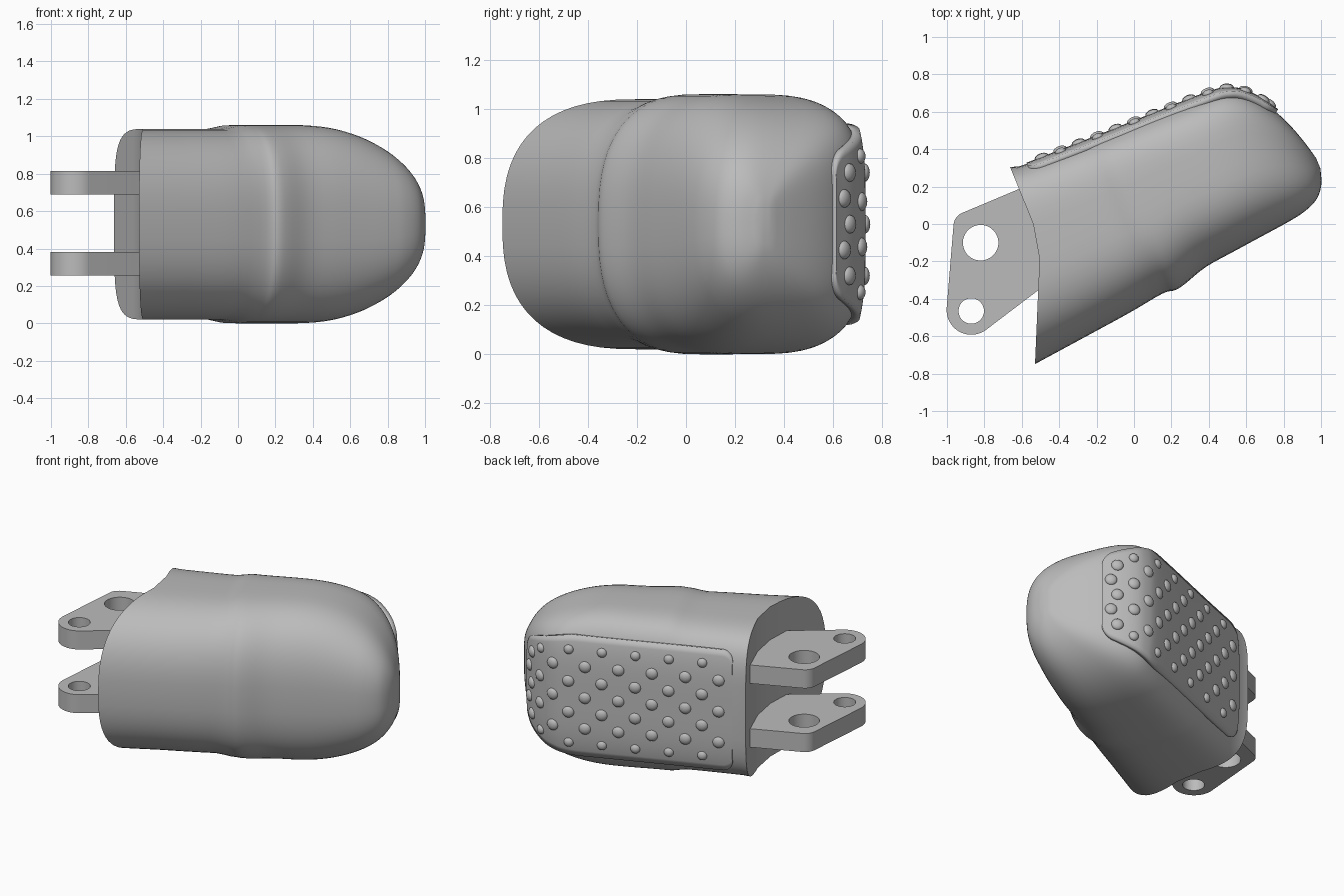
import bpy, bmesh, math
from mathutils import Vector, Matrix

cube = bpy.data.objects.get("Cube")
if cube:
    bpy.data.objects.remove(cube)

MID = 0.53                       # height of the symmetry plane
A = math.radians(22)             # heading of the finger axis
U = Vector((math.cos(A), math.sin(A), 0))
V = Vector((-math.sin(A), math.cos(A), 0))
Z = Vector((0, 0, 1))

grey = bpy.data.materials.new("plain grey")
grey.use_nodes = True
grey.diffuse_color = (0.5, 0.5, 0.5, 1)
grey.node_tree.nodes["Principled BSDF"].inputs["Base Color"].default_value = (0.5, 0.5, 0.5, 1)


def place(u, v, z):
    return U * u + V * v + Z * (MID + z)


def finish(ob, angle=35):
    bpy.ops.object.select_all(action='DESELECT')
    ob.select_set(True)
    bpy.context.view_layer.objects.active = ob
    if ob.type != 'MESH':
        bpy.ops.object.convert(target='MESH')
        ob = bpy.context.object
    ob.data.materials.clear()
    ob.data.materials.append(grey)
    bpy.ops.object.shade_smooth_by_angle(angle=math.radians(angle))
    return ob


def add_mesh(name, bm):
    bmesh.ops.recalc_face_normals(bm, faces=bm.faces)
    me = bpy.data.meshes.new(name)
    bm.to_mesh(me)
    bm.free()
    ob = bpy.data.objects.new(name, me)
    bpy.context.collection.objects.link(ob)
    return ob


def spline(pts, steps):
    """Smooth points through a list of control points."""
    pts = [Vector(p) for p in pts]
    ext = [2 * pts[0] - pts[1]] + pts + [2 * pts[-1] - pts[-2]]
    out = []
    for p, q, r, s in zip(ext, ext[1:], ext[2:], ext[3:]):
        for k in range(steps):
            t = k / steps
            out.append(q + (r - p) * t / 2 + (p * 2 - q * 5 + r * 4 - s) * t * t / 2
                       + (q * 3 - p - r * 3 + s) * t ** 3 / 2)
    return out + [pts[-1]]


def power(c, n):
    return math.copysign(abs(c) ** (2 / n), c)


# Fingertip shell: sections (along axis, back of finger, pad side) swept to a rounded tip
stations = [(-0.45, -0.46, 0.515), (-0.2, -0.431, 0.505), (0.0, -0.402, 0.5),
            (0.07, -0.41, 0.5), (0.13, -0.4, 0.5), (0.27, -0.357, 0.5),
            (0.45, -0.335, 0.497), (0.6, -0.318, 0.493), (0.7, -0.307, 0.483),
            (0.78, -0.297, 0.448), (0.85, -0.285, 0.385), (0.92, -0.262, 0.285),
            (0.97, -0.23, 0.18), (1.01, -0.175, 0.06), (1.035, -0.1, -0.04)]
N = 64


def half_height(u):
    step = min(1, max(0, (u + 0.1) / 0.12))
    h = 0.51 + 0.02 * step * step * (3 - 2 * step)
    if u > 0.35:
        h *= max(0.001, 1 - ((u - 0.35) / 0.69) ** 2.2) ** 0.4545
    return h


def section(u, back, pad, end=False):
    h, mid, pts = half_height(u), (back + pad) / 2, []
    for i in range(N):
        c, s = math.cos(math.tau * i / N), math.sin(math.tau * i / N)
        n = 4.5 if c > 0 else 2.6
        v = mid + (pad - back) / 2 * power(c, n)
        pts.append(place(u - 0.455 * max(0, 0.1 - v) if end else u, v, h * power(s, n)))
    return pts


bm = bmesh.new()
loops = [section(-0.5, -0.496, 0.53, True)] + [section(*p) for p in spline(stations, 4)]
rings = [[bm.verts.new(p) for p in loop] for loop in loops]
for a, b in zip(rings, rings[1:]):
    for i in range(N):
        j = (i + 1) % N
        bm.faces.new((a[i], a[j], b[j], b[i]))
for ring in (rings[0], rings[-1]):          # end caps in strips across the symmetry plane
    for i in range(N // 2):
        quad = [ring[i], ring[i + 1], ring[-i - 1], ring[-i % N]]
        bm.faces.new(list(dict.fromkeys(quad)))
finish(add_mesh("fingertip_shell", bm), 40)

# Grip pad: a thin plate that follows the pad side and bends round the tip
path = spline([(-0.41, 0.519), (0.0, 0.514), (0.4, 0.513), (0.65, 0.508), (0.74, 0.49),
               (0.81, 0.452), (0.88, 0.378), (0.945, 0.28)], 8)
lengths = [0]
for p, q in zip(path, path[1:]):
    lengths.append(lengths[-1] + (q - p).length)
TOTAL = lengths[-1]


def on_path(s):
    i = max(k for k in range(len(path) - 1) if lengths[k] <= s)
    d = path[i + 1] - path[i]
    p = path[i] + d * ((s - lengths[i]) / d.length)
    d.normalize()
    return p, Vector((-d.y, d.x))


def crown(z):
    return 0.03 * abs(z / 0.41) ** 4


def pad_half_width(s):
    w = 0.41 - 0.13 * max(0, (s - 1.0) / (TOTAL - 1.0)) ** 1.5
    for gap in (s, TOTAL - s):               # rounded corners
        if gap < 0.07:
            w -= 0.07 - math.sqrt(0.07 ** 2 - (0.07 - gap) ** 2)
    return w


bm = bmesh.new()
rows = []
ROWS, COLS = 90, 20
for r in range(ROWS + 1):
    s = TOTAL * (1 - math.cos(math.pi * r / ROWS)) / 2
    s = min(s, TOTAL)
    p, n = on_path(s)
    w = pad_half_width(s)
    row = []
    for c in range(COLS + 1):
        z = w * (2 * c / COLS - 1)
        q = p - n * crown(z)
        row.append(bm.verts.new(place(q.x, q.y, z)))
    rows.append(row)
for a, b in zip(rows, rows[1:]):
    for c in range(COLS):
        bm.faces.new((a[c], b[c], b[c + 1], a[c + 1]))
bmesh.ops.recalc_face_normals(bm, faces=bm.faces)
bm.normal_update()
if bm.faces[len(bm.faces) // 2].normal.dot(V) < 0:
    bmesh.ops.reverse_faces(bm, faces=bm.faces)
pad = add_mesh("grip_pad", bm)
if pad.data.polygons[len(pad.data.polygons) // 2].normal.dot(V) < 0:
    pad.data.flip_normals()
thick = pad.modifiers.new("thickness", 'SOLIDIFY')
thick.thickness, thick.offset = 0.04, -1
finish(pad)

# Grip bumps: staggered columns of three and four flattened domes
bm = bmesh.new()
for k in range(14):
    p, n = on_path(min(0.085 + 0.106 * k, TOTAL - 0.055))
    if k == 13:
        heights = (-0.105, 0.105)
    elif k % 2:
        heights = (-0.315, -0.105, 0.105, 0.315)
    else:
        heights = (-0.21, 0, 0.21)
    for z in heights:
        if k == 11:
            z *= 0.88
        r = 0.031 if abs(z) > 0.25 else 0.038
        q = p - n * (crown(z) + 0.002)
        out = U * n.x + V * n.y
        turn = Matrix((out.cross(Z), Z, out)).transposed().to_4x4()
        m = Matrix.Translation(place(q.x, q.y, z)) @ turn @ Matrix.Diagonal((r, r, 0.022, 1))
        bmesh.ops.create_uvsphere(bm, u_segments=20, v_segments=10, radius=1, matrix=m)
finish(add_mesh("grip_bumps", bm), 60)


# Hinge lugs: two drilled plates that run into the open end of the shell
def arc(cx, cy, r, start, stop, count):
    angles = [math.radians(start + (stop - start) * i / count) for i in range(count + 1)]
    return [(cx + r * math.cos(a), cy + r * math.sin(a)) for a in angles]


outline = ([(-0.45, 0.15), (-0.45, 0.26), (-0.62, 0.185)] + arc(-0.89, -0.01, 0.075, 114, 176, 8)
           + arc(-0.87, -0.46, 0.132, 176, 307, 20) + [(-0.5, -0.345), (-0.4, -0.27)])
holes = [arc(-0.82, -0.1, 0.095, 0, 352.5, 47), arc(-0.87, -0.465, 0.068, 0, 352.5, 47)]
for name, z in (("lower_lug", 0.318), ("upper_lug", 0.752)):
    cu = bpy.data.curves.new(name, 'CURVE')
    cu.dimensions, cu.fill_mode, cu.extrude = '2D', 'BOTH', 0.063
    for loop in [outline] + holes:
        sp = cu.splines.new('POLY')
        sp.points.add(len(loop) - 1)
        for pt, (x, y) in zip(sp.points, loop):
            pt.co = (x, y, 0, 1)
        sp.use_cyclic_u = True
    lug = bpy.data.objects.new(name, cu)
    lug.location.z = z
    bpy.context.collection.objects.link(lug)
    finish(lug)
